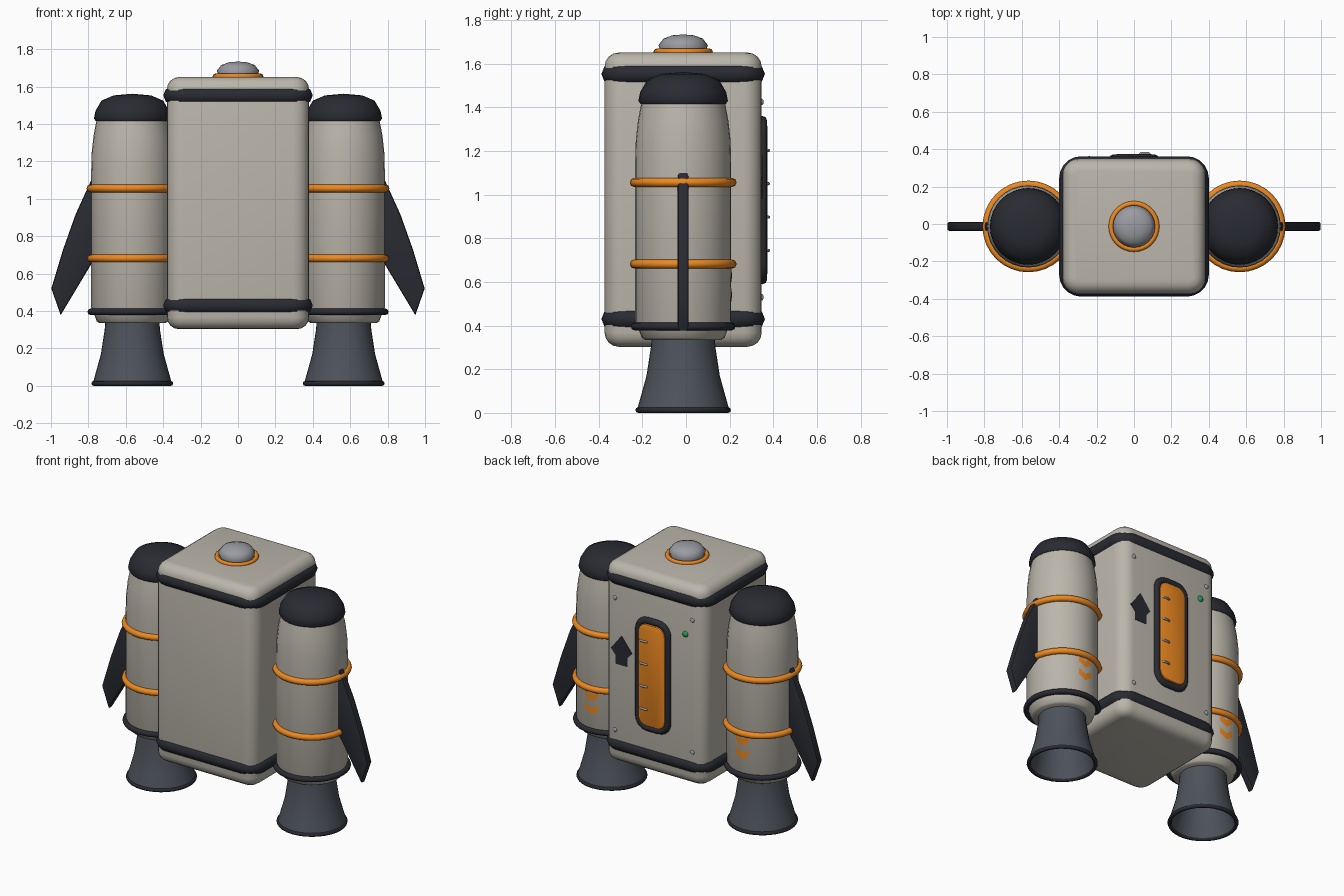
import bpy, bmesh
from math import sin, cos, pi, radians
from mathutils import Vector

if "Cube" in bpy.data.objects:
    bpy.data.objects.remove(bpy.data.objects["Cube"])

YC = -0.013   # depth centre of the pack
BX = 0.565    # booster axis


def mat(name, col):
    m = bpy.data.materials.new(name)
    m.diffuse_color = (*col, 1)
    m.use_nodes = True
    m.node_tree.nodes["Principled BSDF"].inputs["Base Color"].default_value = m.diffuse_color
    return m


BEIGE = mat("beige", (0.50, 0.47, 0.41))
ORANGE = mat("orange", (0.85, 0.25, 0.015))
DARK = mat("dark", (0.022, 0.024, 0.032))
STEEL = mat("steel", (0.075, 0.085, 0.105))
SILVER = mat("silver", (0.32, 0.33, 0.36))
GREEN = mat("green", (0.02, 0.35, 0.10))


def finish(ob, m, angle=40):
    ob.data.materials.clear()
    ob.data.materials.append(m)
    bpy.ops.object.select_all(action='DESELECT')
    ob.select_set(True)
    bpy.context.view_layer.objects.active = ob
    bpy.ops.object.shade_smooth_by_angle(angle=radians(angle))
    return ob


def from_bm(name, bm, m, angle=40):
    bmesh.ops.recalc_face_normals(bm, faces=bm.faces)
    me = bpy.data.meshes.new(name)
    bm.to_mesh(me)
    bm.free()
    ob = bpy.data.objects.new(name, me)
    bpy.context.collection.objects.link(ob)
    return finish(ob, m, angle)


def lathe(name, profile, centre, m, segs=32, closed=False, angle=40):
    """Revolve (radius, z) points around a vertical axis."""
    bm = bmesh.new()
    rings = [[bm.verts.new((centre[0] + r * cos(2 * pi * i / segs),
                            centre[1] + r * sin(2 * pi * i / segs), z))
              for i in range(segs)] for r, z in profile]
    pairs = list(zip(rings, rings[1:])) + ([(rings[-1], rings[0])] if closed else [])
    for a, b in pairs:
        for i in range(segs):
            j = (i + 1) % segs
            bm.faces.new((a[i], a[j], b[j], b[i]))
    bmesh.ops.remove_doubles(bm, verts=bm.verts, dist=1e-5)
    return from_bm(name, bm, m, angle)


def torus(name, loc, R, r, m):
    bpy.ops.mesh.primitive_torus_add(location=loc, major_radius=R, minor_radius=r,
                                     major_segments=32, minor_segments=8)
    ob = bpy.context.object
    ob.name = name
    return finish(ob, m, 60)


def ball(name, loc, scale, m):
    bpy.ops.mesh.primitive_uv_sphere_add(segments=12, ring_count=8, location=loc)
    ob = bpy.context.object
    ob.name, ob.scale = name, scale
    return finish(ob, m, 60)


def rounded_rect(hw, hh, r, n=5):
    pts = []
    for k, (sx, sy) in enumerate([(1, 1), (-1, 1), (-1, -1), (1, -1)]):
        for i in range(n + 1):
            a = (k + i / n) * pi / 2
            pts.append((sx * (hw - r) + r * cos(a), sy * (hh - r) + r * sin(a)))
    return pts


def tube(name, pts, radius, m, cyclic=True):
    cu = bpy.data.curves.new(name, 'CURVE')
    cu.dimensions = '3D'
    cu.bevel_depth, cu.bevel_resolution = radius, 2
    cu.use_fill_caps = True
    sp = cu.splines.new('POLY')
    sp.points.add(len(pts) - 1)
    for p, c in zip(sp.points, pts):
        p.co = (*c, 1)
    sp.use_cyclic_u = cyclic
    ob = bpy.data.objects.new(name, cu)
    bpy.context.collection.objects.link(ob)
    bpy.ops.object.select_all(action='DESELECT')
    ob.select_set(True)
    bpy.context.view_layer.objects.active = ob
    bpy.ops.object.convert(target='MESH')
    return finish(bpy.context.object, m, 50)


def plate(name, pts, y0, y1, m, bevel=0.0):
    """Extrude an xz outline from y0 to y1, optionally rounding both rims."""
    bm = bmesh.new()
    f = bm.faces.new([bm.verts.new((x, y0, z)) for x, z in pts])
    ext = bmesh.ops.extrude_face_region(bm, geom=[f])
    bmesh.ops.translate(bm, vec=(0, y1 - y0, 0),
                        verts=[v for v in ext['geom'] if isinstance(v, bmesh.types.BMVert)])
    if bevel:
        rim = [e for e in bm.edges if abs(e.verts[0].co.y - e.verts[1].co.y) < 1e-6]
        bmesh.ops.bevel(bm, geom=rim, offset=bevel, segments=2, profile=0.5, affect='EDGES')
    return from_bm(name, bm, m)


# Central pack: box with rounded uprights, then rounded top and bottom
bm = bmesh.new()
bmesh.ops.create_cube(bm, size=1)
for v in bm.verts:
    v.co = Vector((v.co.x * 0.76, v.co.y * 0.72 + YC, v.co.z * 1.348 + 0.977))
up = [e for e in bm.edges if abs(e.verts[0].co.z - e.verts[1].co.z) > 0.1]
bmesh.ops.bevel(bm, geom=up, offset=0.085, segments=5, profile=0.5, affect='EDGES')
flat = [e for e in bm.edges if abs(e.verts[0].co.z - e.verts[1].co.z) < 1e-4]
bmesh.ops.bevel(bm, geom=flat, offset=0.065, segments=4, profile=0.5, affect='EDGES')
from_bm("pack_body", bm, BEIGE)

# Bumper bands around the pack
for name, z in (("lower_band", 0.43), ("upper_band", 1.553)):
    tube(name, [(x, y + YC, z) for x, y in rounded_rect(0.353, 0.328, 0.07)], 0.047, DARK)

# Top dome and its collar
lathe("top_dome", [(0.1, 1.645), (0.113, 1.685), (0.09, 1.715), (0.05, 1.73), (0, 1.734)],
      (0, YC), SILVER, 24, angle=60)
torus("dome_collar", (0, YC, 1.655), 0.122, 0.014, ORANGE)

# Rear hatch: orange pad, dark rim, metal clips
plate("hatch_pad", [(x, z + 0.975) for x, z in rounded_rect(0.1, 0.345, 0.06)],
      0.33, 0.374, ORANGE, 0.01)
tube("hatch_rim", [(x, 0.349, z + 0.975) for x, z in rounded_rect(0.11, 0.363, 0.07)], 0.023, DARK)
for i, z in enumerate((0.745, 0.897, 1.05, 1.203)):
    tube(f"hatch_clip_{i}", [(0.085, 0.368, z), (0.075, 0.379, z), (0.04, 0.379, z), (0.03, 0.368, z)],
         0.007, SILVER, False)

# Plain dark patch, indicator light and corner rivets on the rear face
plate("rear_patch", [(0.24 + x, z) for x, z in
                     [(0, 1.18), (-0.078, 1.08), (-0.045, 1.04), (-0.045, 0.98),
                      (0.045, 0.98), (0.045, 1.04), (0.078, 1.08)]], 0.34, 0.350, DARK)
ball("indicator_light", (-0.24, 0.349, 1.32), (0.02, 0.014, 0.02), GREEN)
for x in (-0.29, 0.29):
    for z in (0.53, 1.425):
        ball("corner_rivet", (x, 0.346, z), (0.015, 0.01, 0.015), SILVER)

for side, s in (("left", -1), ("right", 1)):
    c = (s * BX, YC)
    # Booster tank and cap
    lathe(side + "_booster", [(0, 0.335), (0.175, 0.335), (0.19, 0.345), (0.205, 0.385), (0.22, 0.42),
                              (0.22, 1.15), (0.217, 1.25), (0.207, 1.34), (0.19, 1.43), (0, 1.43)],
          c, BEIGE)
    lathe(side + "_cap", [(0, 1.415), (0.195, 1.415), (0.205, 1.43), (0.197, 1.47), (0.165, 1.525),
                          (0.10, 1.553), (0, 1.562)], c, DARK, angle=50)
    # Rings
    for name, z in (("lower", 0.682), ("upper", 1.056)):
        torus(f"{side}_{name}_ring", (*c, z), 0.224, 0.021, ORANGE)
    torus(side + "_base_ring", (*c, 0.396), 0.222, 0.018, DARK)
    # Hollow nozzle with dark lip
    lathe(side + "_nozzle", [(0.145, 0.34), (0.148, 0.30), (0.168, 0.17), (0.19, 0.09), (0.212, 0.012),
                             (0.195, 0.012), (0.172, 0.09), (0.15, 0.17), (0.13, 0.30), (0.13, 0.34)],
          c, STEEL, closed=True)
    torus(side + "_nozzle_lip", (*c, 0.013), 0.206, 0.013, DARK)
    # Swept fin
    plate(side + "_fin", [(s * x, z) for x, z in
                          [(0.75, 1.09), (0.785, 1.10), (0.868, 0.918), (0.935, 0.73), (0.998, 0.52),
                           (0.948, 0.378), (0.785, 0.65), (0.75, 0.68)]],
          YC - 0.025, YC + 0.025, DARK, 0.012)
    # Downward chevrons wrapped on the rear of the tank
    for k, z in enumerate((0.63, 0.54)):
        bm = bmesh.new()
        cols = []
        for x, dz in ((-0.048, 0.025), (-0.024, 0.01), (0, -0.005), (0.024, 0.01), (0.048, 0.025)):
            a = pi / 2 - x / 0.223
            cols.append([bm.verts.new((c[0] + 0.223 * cos(a), c[1] + 0.223 * sin(a), z + dz + t))
                         for t in (0.015, -0.03)])
        for a, b in zip(cols, cols[1:]):
            bm.faces.new((a[0], b[0], b[1], a[1]))
        from_bm(f"{side}_chevron_{k}", bm, ORANGE)
